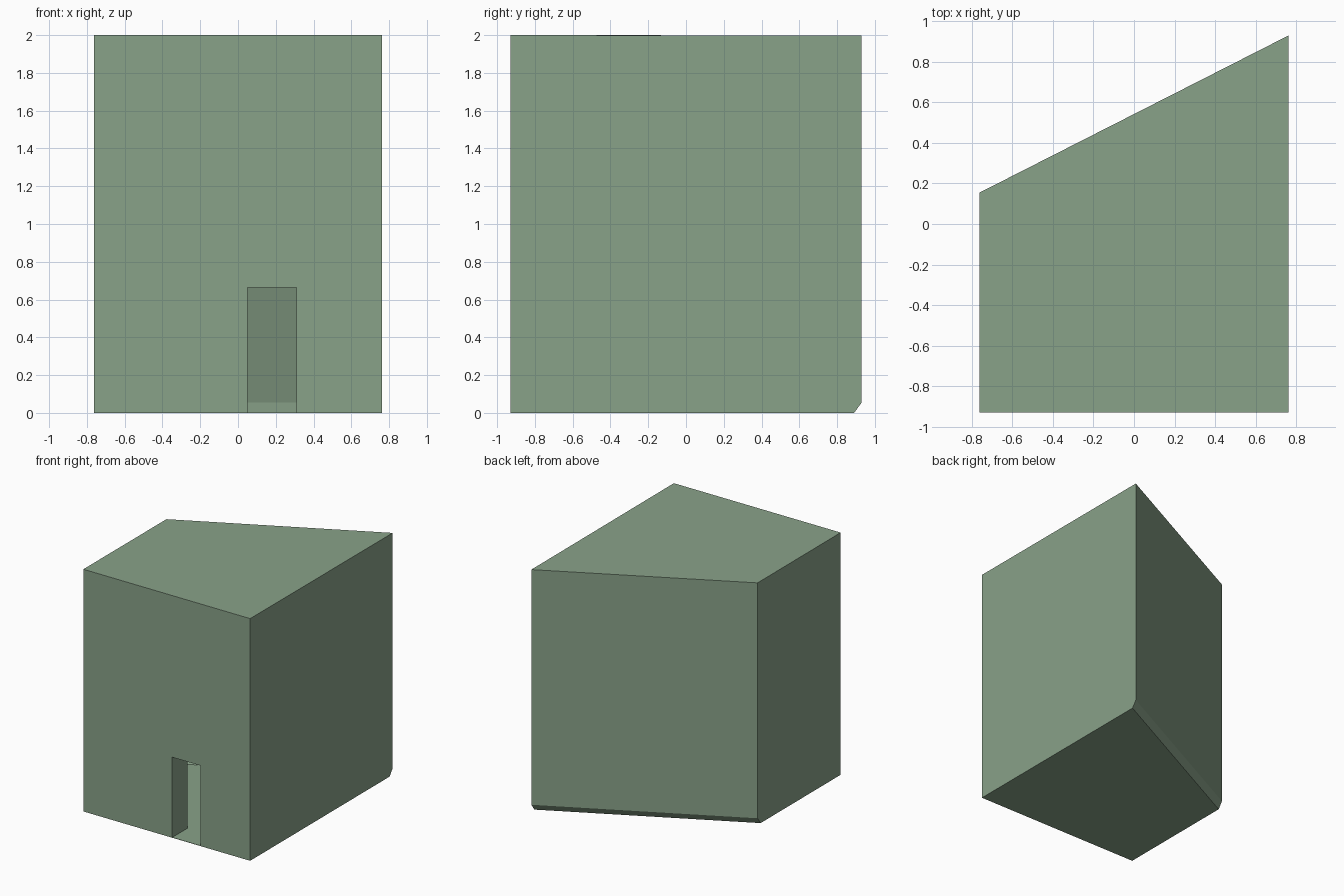
import bpy, bmesh

if "Cube" in bpy.data.objects:
    bpy.data.objects.remove(bpy.data.objects["Cube"])

W, F = 0.762, -0.93            # half width, front y
BR, BL = 0.93, 0.155           # back y at right / left
H, CH, CY = 2.0, 0.055, 0.04   # height, back chamfer height and inset
DL, DR, DH, DD = 0.05, 0.31, 0.665, 0.2   # door left, right, height, depth

mat = bpy.data.materials.new("sage_green")
mat.diffuse_color = (0.25, 0.36, 0.25, 1)
mat.use_nodes = True
mat.node_tree.nodes["Principled BSDF"].inputs["Base Color"].default_value = mat.diffuse_color


def make_object(name, polygons, thickness):
    """Build a thin-walled object from outward-facing polygons."""
    bm = bmesh.new()
    for poly in polygons:
        bm.faces.new([bm.verts.new(p) for p in poly])
    bmesh.ops.remove_doubles(bm, verts=bm.verts[:], dist=1e-5)
    mesh = bpy.data.meshes.new(name)
    bm.to_mesh(mesh)
    bm.free()
    obj = bpy.data.objects.new(name, mesh)
    bpy.context.collection.objects.link(obj)
    mesh.materials.append(mat)
    mod = obj.modifiers.new("wall_thickness", 'SOLIDIFY')
    mod.thickness = thickness
    mod.offset = -1
    return obj


# Corners of the slanted building
fl, fr = (-W, F, 0), (W, F, 0)
flt, frt = (-W, F, H), (W, F, H)
br, bl = (W, BR - CY, 0), (-W, BL - CY, 0)
brc, blc = (W, BR, CH), (-W, BL, CH)
brt, blt = (W, BR, H - 0.003), (-W, BL, H - 0.001)

# Doorway corners, outside and inside
d = [(DL, F, 0), (DL, F, DH), (DR, F, DH), (DR, F, 0)]
i = [(x, y + DD, z) for x, y, z in d]

# Hollow building with doorway reveal
front = [fl] + d + [fr, frt, flt]
right = [fr, br, brc, brt, frt]
left = [fl, flt, blt, blc, bl]
back = [brc, blc, blt, brt]
chamfer = [br, bl, blc, brc]
roof = [flt, frt, brt, blt]
floor = [fl, bl, br, fr, d[3], d[0]]
reveal = [[d[k + 1], d[k], i[k], i[k + 1]] for k in range(3)]
make_object("building_shell",
            [front, right, left, back, chamfer, roof, floor] + reveal, 0.003)
